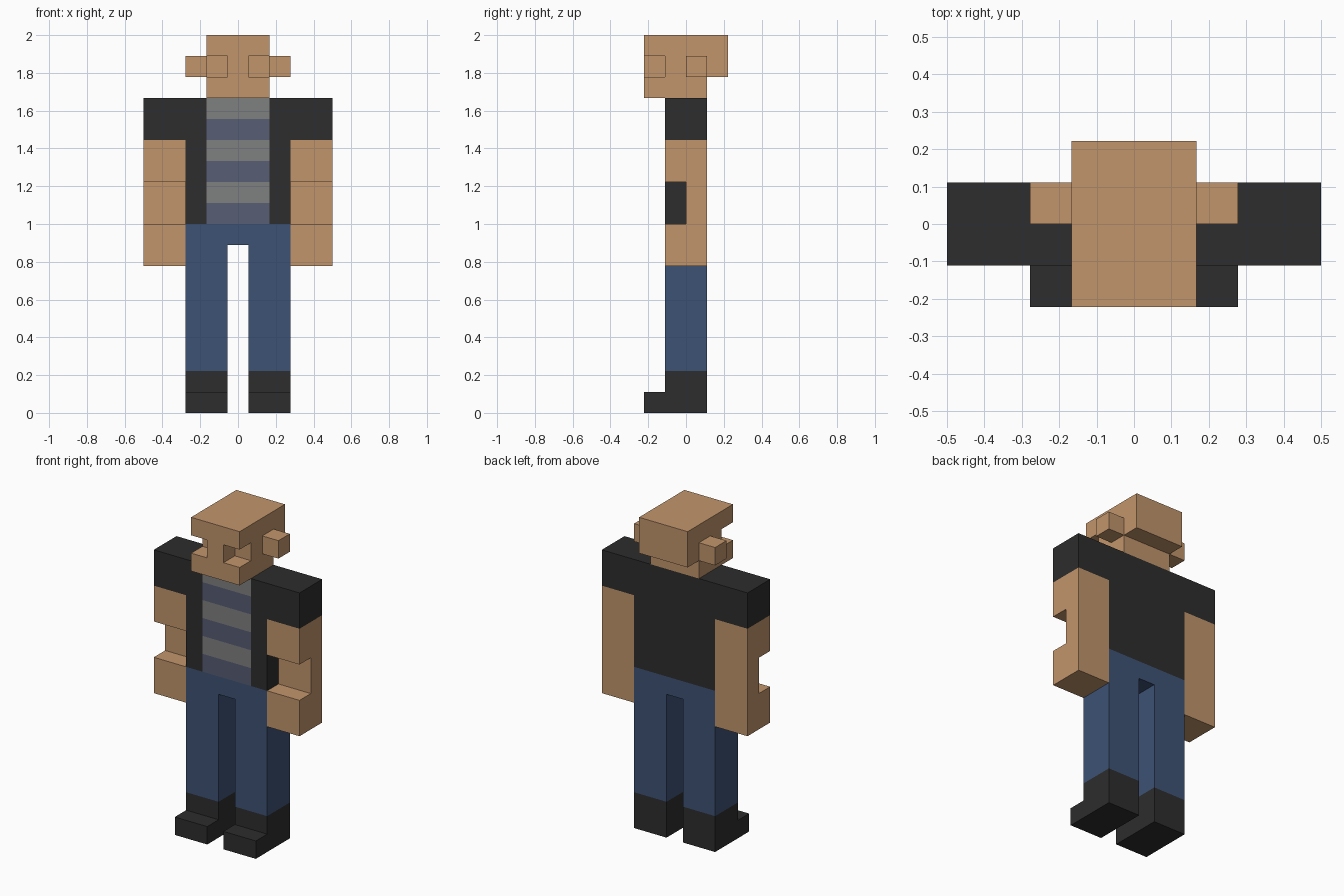
import bpy, bmesh
from mathutils import Vector

cube = bpy.data.objects.get("Cube")
if cube:
    bpy.data.objects.remove(cube, do_unlink=True)

U = 1 / 9  # one block


def material(name, rgb):
    lin = [((c / 255 + 0.055) / 1.055) ** 2.4 for c in rgb] + [1.0]
    m = bpy.data.materials.new(name)
    m.use_nodes = True
    m.diffuse_color = lin
    m.node_tree.nodes["Principled BSDF"].inputs["Base Color"].default_value = lin
    return m


skin = material("skin", (193, 149, 108))
black = material("black cloth", (45, 45, 45))
denim = material("denim", (61, 82, 117))
grey = material("grey stripe", (127, 128, 128))
slate = material("slate stripe", (87, 93, 115))


def extrude(name, outline, axis, lo, hi, *mats):
    """Extrude an outline (in blocks) along x (outline y,z) or y (outline x,z)."""
    bm = bmesh.new()
    place = (lambda a, b: (lo, a, b)) if axis == "x" else (lambda a, b: (a, lo, b))
    face = bm.faces.new([bm.verts.new(Vector(place(a, b)) * U) for a, b in outline])
    step = Vector((hi - lo, 0, 0) if axis == "x" else (0, hi - lo, 0)) * U
    new = bmesh.ops.extrude_face_region(bm, geom=[face])["geom"]
    bmesh.ops.translate(bm, vec=step, verts=[v for v in new if isinstance(v, bmesh.types.BMVert)])
    bmesh.ops.recalc_face_normals(bm, faces=bm.faces)
    mesh = bpy.data.meshes.new(name)
    bm.to_mesh(mesh)
    bm.free()
    obj = bpy.data.objects.new(name, mesh)
    bpy.context.collection.objects.link(obj)
    for m in mats:
        mesh.materials.append(m)
    return obj


def box(name, x, y, z, *mats):
    outline = [(y[0], z[0]), (y[1], z[0]), (y[1], z[1]), (y[0], z[1])]
    return extrude(name, outline, "x", x[0], x[1], *mats)


# Head: side profile with the overhanging back of the skull
head = extrude("head", [(-2, 15), (1, 15), (1, 16), (2, 16), (2, 18), (-2, 18)],
               "x", -1.5, 1.5, skin)

# Eye sockets cut out of the front corners of the head
for s in (-1, 1):
    xs = sorted((s * 0.5, s * 2))
    cutter = box("eye_cutter", xs, (-3, -1), (16, 17), skin)
    cutter.hide_render = True
    mod = head.modifiers.new("eye_socket", "BOOLEAN")
    mod.operation, mod.solver, mod.object = "DIFFERENCE", "EXACT", cutter
    bpy.context.view_layer.objects.active = head
    bpy.ops.object.modifier_apply(modifier=mod.name)
    bpy.data.objects.remove(cutter, do_unlink=True)

# Torso: jacket with a striped shirt panel cut into the front
torso = box("jacket_and_shirt", (-2.5, 2.5), (-1, 1), (9, 15), black, grey, slate)
bm = bmesh.new()
bm.from_mesh(torso.data)
cuts = [((x, 0, 0), (1, 0, 0)) for x in (-1.5, 1.5)]
cuts += [((0, 0, z), (0, 0, 1)) for z in range(10, 15)]
for co, no in cuts:
    bmesh.ops.bisect_plane(bm, geom=bm.verts[:] + bm.edges[:] + bm.faces[:],
                           plane_co=Vector(co) * U, plane_no=no)
bm.normal_update()
for f in bm.faces:
    c = f.calc_center_median() / U
    if f.normal.y < -0.9 and abs(c.x) < 1.5:
        f.material_index = 1 if int(c.z) % 2 == 0 else 2
bm.to_mesh(torso.data)
bm.free()

# Trousers: hips and both legs in one front profile
extrude("trousers", [(-2.5, 2), (-0.5, 2), (-0.5, 8), (0.5, 8), (0.5, 2), (2.5, 2),
                     (2.5, 9), (-2.5, 9)], "y", -1, 1, denim)

# Paired parts
arm_profile = [(-1, 7), (1, 7), (1, 13), (-1, 13), (-1, 11), (0, 11), (0, 9), (-1, 9)]
boot_profile = [(-2, 0), (1, 0), (1, 2), (-1, 2), (-1, 1), (-2, 1)]
for side, s in (("left", 1), ("right", -1)):
    def span(a, b):
        return sorted((s * a, s * b))
    box(side + "_ear", span(1.5, 2.5), (0, 1), (16, 17), skin)
    box(side + "_sleeve", span(2.5, 4.5), (-1, 1), (13, 15), black)
    extrude(side + "_arm", arm_profile, "x", *span(2.5, 4.5), skin)
    extrude(side + "_boot", boot_profile, "x", *span(0.5, 2.5), black)
